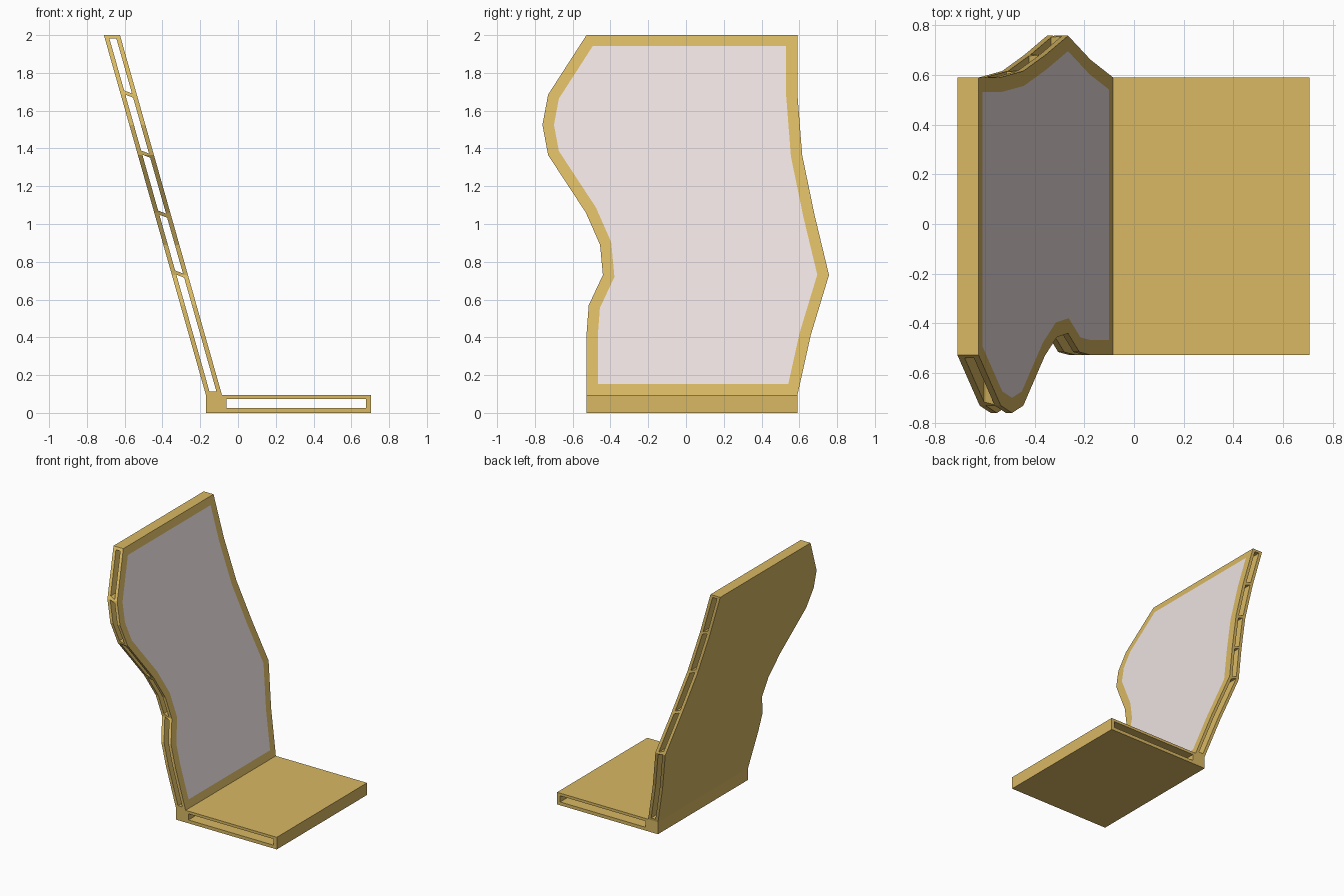
import bpy, bmesh
from mathutils import Vector

if "Cube" in bpy.data.objects:
    bpy.data.objects.remove(bpy.data.objects["Cube"])


def material(name, rgb):
    m = bpy.data.materials.new(name)
    m.diffuse_color = (*rgb, 1)
    m.use_nodes = True
    m.node_tree.nodes["Principled BSDF"].inputs["Base Color"].default_value = m.diffuse_color
    return m


GOLD = material("gold", (0.69, 0.48, 0.125))
PALE = material("pale_panel", (0.84, 0.75, 0.75))


def prism(name, points, offset, inset=0):
    """Closed prism from a 3D outline; optionally inset its +x face as a panel."""
    bm = bmesh.new()
    face = bm.faces.new([bm.verts.new(p) for p in points])
    ext = bmesh.ops.extrude_face_region(bm, geom=[face])["geom"]
    bmesh.ops.translate(bm, vec=offset,
                        verts=[g for g in ext if isinstance(g, bmesh.types.BMVert)])
    bmesh.ops.recalc_face_normals(bm, faces=bm.faces[:])
    if inset:
        panel = max((f for f in bm.faces if len(f.verts) > 4), key=lambda f: f.normal.x)
        bmesh.ops.inset_region(bm, faces=[panel], thickness=inset, use_even_offset=True)
        panel.material_index = 1
    me = bpy.data.meshes.new(name)
    bm.to_mesh(me)
    bm.free()
    ob = bpy.data.objects.new(name, me)
    bpy.context.collection.objects.link(ob)
    me.materials.append(GOLD)
    me.materials.append(PALE)
    return ob


def cut(target, outline_xz):
    """Cut an opening right through the target along y."""
    c = prism("slot_cutter", [(x, -1, z) for x, z in outline_xz], Vector((0, 2, 0)))
    mod = target.modifiers.new("slot", "BOOLEAN")
    mod.operation, mod.solver, mod.object = "DIFFERENCE", "EXACT", c
    bpy.context.view_layer.objects.active = target
    bpy.ops.object.modifier_apply(modifier=mod.name)
    bpy.data.objects.remove(c)


BASE_H, DEPTH = 0.095, 0.085
SLOPE = -0.54 / 1.905


def back_x(z):
    return -0.17 + SLOPE * (z - BASE_H)


# Base: flat hollow sleeve
base = prism("base", [(-0.17, -0.527, 0), (0.705, -0.527, 0),
                      (0.705, -0.527, BASE_H), (-0.17, -0.527, BASE_H)],
             Vector((0, 1.117, 0)))
cut(base, [(-0.06, 0.026), (0.678, 0.026), (0.678, 0.074), (-0.06, 0.074)])

# Leaning back board: wavy outline (y, z) with a pale inset panel on its front
outline = [(-0.527, BASE_H), (-0.527, 0.41), (-0.515, 0.57), (-0.44, 0.73), (-0.455, 0.89),
           (-0.53, 1.06), (-0.73, 1.365), (-0.76, 1.525), (-0.73, 1.685), (-0.527, 2.0),
           (0.59, 2.0), (0.59, 1.685), (0.615, 1.365), (0.68, 1.05),
           (0.757, 0.73), (0.66, 0.41), (0.59, BASE_H)]
board = prism("back_board", [(back_x(z), y, z) for y, z in outline],
              Vector((DEPTH, 0, 0)), inset=0.06)

# Slots through the board, leaving ribs between them
levels = [0.103, 0.735, 1.052, 1.37, 1.688, 1.992]
for i, (lo, hi) in enumerate(zip(levels, levels[1:])):
    lo, hi = lo + 0.011, hi - 0.011
    tl = 0.0 if i == 0 else 0.008
    th = 0.0 if i == 4 else 0.008
    cut(board, [(back_x(z) + dx, z) for z, dx in
                ((lo + tl, 0.024), (lo - tl, DEPTH - 0.024),
                 (hi - th, DEPTH - 0.024), (hi + th, 0.024))])
